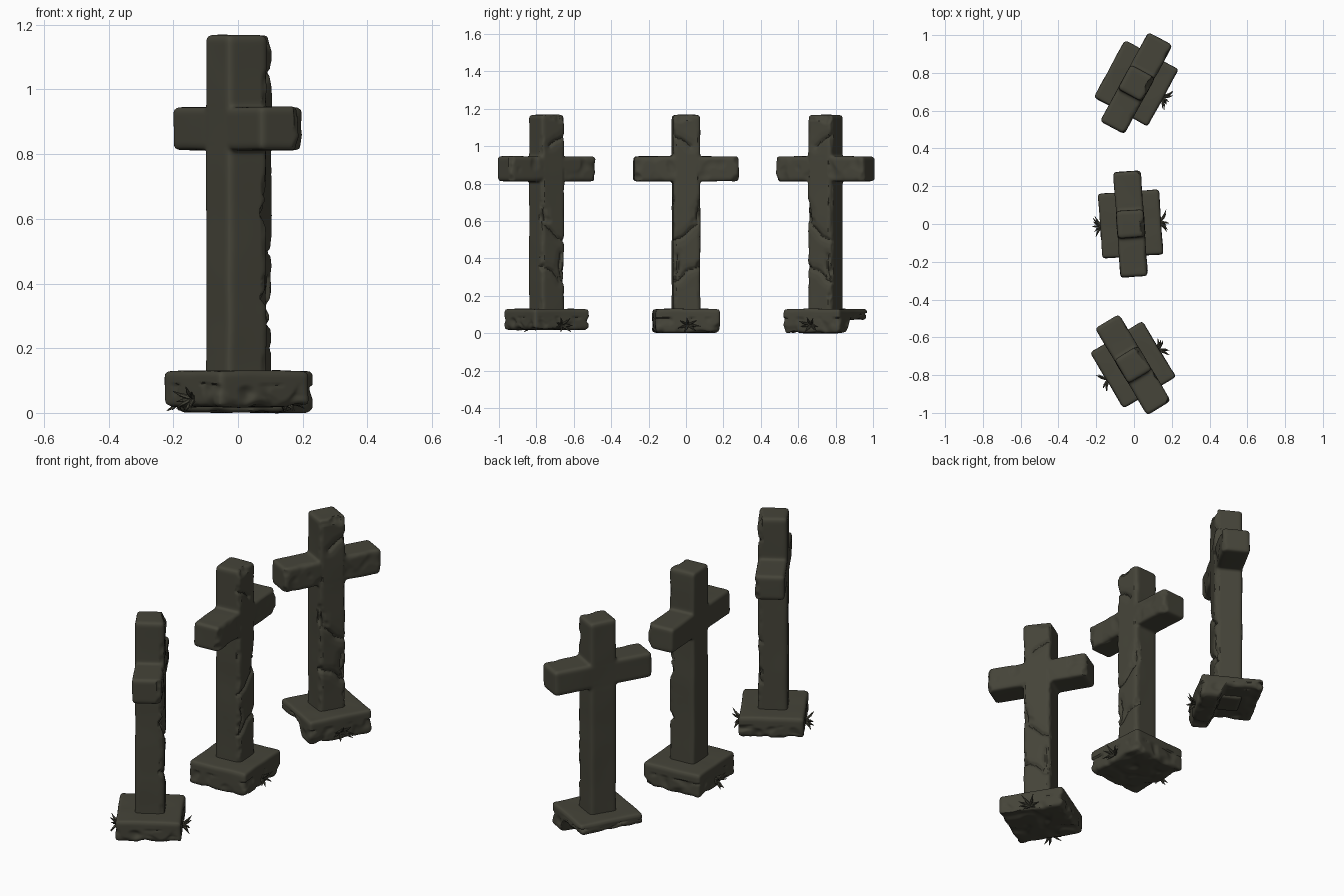
import bpy, bmesh, math, random
from mathutils import Vector, Matrix, noise

if "Cube" in bpy.data.objects:
    bpy.data.objects.remove(bpy.data.objects["Cube"])

random.seed(4)
stone = bpy.data.materials.new("dark olive stone")
stone.diffuse_color = (0.060, 0.058, 0.041, 1)
stone.use_nodes = True
stone.node_tree.nodes["Principled BSDF"].inputs["Base Color"].default_value = stone.diffuse_color


def add_box(bm, x0, x1, y0, y1, z0, z1, bevel):
    m = Matrix.Translation(((x0 + x1) / 2, (y0 + y1) / 2, (z0 + z1) / 2)) @ Matrix.Diagonal(
        (x1 - x0, y1 - y0, z1 - z0, 1))
    vs = bmesh.ops.create_cube(bm, size=1, matrix=m)["verts"]
    edges = list({e for v in vs for e in v.link_edges})
    bmesh.ops.bevel(bm, geom=edges, offset=bevel, segments=3, profile=0.5, affect='EDGES')


def dense_mesh(name, boxes, bevel, voxel):
    """Fuse bevelled boxes into one dense worn skin."""
    bm = bmesh.new()
    for b in boxes:
        add_box(bm, *b, bevel)
    me = bpy.data.meshes.new(name + "_raw")
    bm.to_mesh(me)
    bm.free()
    tmp = bpy.data.objects.new(name + "_tmp", me)
    bpy.context.collection.objects.link(tmp)
    mod = tmp.modifiers.new("remesh", 'REMESH')
    mod.mode = 'VOXEL'
    mod.voxel_size = voxel
    sm = tmp.modifiers.new("smooth", 'SMOOTH')
    sm.factor = 0.5
    sm.iterations = 2
    dg = bpy.context.evaluated_depsgraph_get()
    out = bpy.data.meshes.new_from_object(tmp.evaluated_get(dg))
    bpy.data.objects.remove(tmp)
    return out


def finish(name, me, matrix):
    me.transform(matrix)
    me.materials.clear()
    me.materials.append(stone)
    ob = bpy.data.objects.new(name, me)
    bpy.context.collection.objects.link(ob)
    me.polygons.foreach_set("use_smooth", [True] * len(me.polygons))
    me.set_sharp_from_angle(angle=math.radians(40))
    return ob


def seg_dist(p, a, b):
    d = b - a
    t = max(0, min(1, (p - a).dot(d) / d.length_squared))
    return (p - a - d * t).length


# Cracks on the weathered +x face, as (y, z) lines
CRACKS = [
    [(-.08, .49), (-.02, .515), (.025, .56), (.06, .59), (.055, .66), (.08, .70)],
    [(-.08, .27), (-.04, .285), (.0, .33), (.08, .36)],
    [(-.05, .42), (-.04, .36), (-.055, .30)],
    [(-.08, 1.06), (-.02, 1.03), (.02, 1.0)],
]
# Chips: centre and radius
CHIPS = [((.075, .075, .62), .035), ((.085, .04, .60), .028), ((.08, -.075, .33), .03),
         ((.08, .07, .36), .028), ((.08, -.04, 1.16), .04), ((.08, .28, .93), .035),
         ((.08, -.28, .83), .035), ((.07, .27, .82), .03), ((.08, .0, 1.165), .025),
         ((.085, -.08, .50), .025), ((.08, .075, .70), .02), ((.08, -.07, .20), .02)]


def weather(me, seed, side):
    off = Vector((seed * 7.3, 1.7 * seed, 3.1))
    for v in me.vertices:
        p = v.co.copy()
        q = Vector((p.x, p.y * side, p.z))
        wob = noise.noise(p * 22 + off) * .008
        # chipped pits
        for c, r in CHIPS:
            d = (q - Vector(c)).length + wob
            if d < r:
                v.co.x -= (r - d) * .55
                v.co.y -= math.copysign((r - d) * .35, p.y) if abs(p.y) > .05 else 0
        # cracks with one worn lip
        if p.x > .045 and abs(p.y) < .085:
            f = Vector((q.y, q.z + wob))
            for line in CRACKS:
                pts = [Vector(t) for t in line]
                d = min(seg_dist(f, a, b) for a, b in zip(pts, pts[1:]))
                v.co.x -= .011 * max(0, 1 - d / .013)
                v.co.x -= .006 * max(0, 1 - d / .04)
        # rough edges on the weathered side
        if p.x > .055 and (abs(p.y) > .06 or p.z > 1.14):
            v.co.x -= .012 * max(0, noise.noise(p * 16 + off))
            v.co.y -= math.copysign(.010 * max(0, noise.noise(p * 20 + off)), p.y)
        v.co += noise.noise_vector(p * 6 + off) * .0025


def erode_base(me, seed, floor, undercut):
    off = Vector((seed * 3.7, 9.1, seed))
    for v in me.vertices:
        p = v.co.copy()
        low = max(0, min(1, (.115 - p.z) / .1))
        z = floor + .018 * max(0, noise.noise(p * 14 + off))
        if undercut:  # the plinth is hollow below its -x side
            t = max(0, min(1, (.075 - p.x) / .05))
            z += .072 * t * t * (3 - 2 * t)
        v.co.z += z * low
        # nibbled lower rim
        rim = max(abs(p.x) - .13, abs(p.y) - .14, 0)
        if rim > 0 and p.z < .08:
            k = 1 - .09 * max(0, noise.noise(p * 20 + off))
            v.co.x *= k
            v.co.y *= k
        v.co += noise.noise_vector(p * 8 + off) * .003


def root_tuft(name, sx, matrix):
    """A few short bent tapering roots poking out of the plinth side."""
    bm = bmesh.new()
    for i in range(7):
        a = i / 7 * math.tau + random.uniform(-.3, .3)
        p = Vector((sx * .145, 0, .045))
        d = Vector((sx * 1.0, math.cos(a) * .75, math.sin(a) * .45 - .1)).normalized()
        r = .010
        for k in range(3):
            ln = random.uniform(.020, .028)
            r2 = r * (.75 if k < 2 else .2)
            m = Matrix.Translation(p + d * ln / 2) @ d.to_track_quat('Z', 'Y').to_matrix().to_4x4()
            bmesh.ops.create_cone(bm, cap_ends=True, segments=6, radius1=r, radius2=r2,
                                  depth=ln * 1.15, matrix=m)
            p = p + d * ln
            d = (d + Vector((-.1 * sx, math.cos(a) * .35, math.sin(a) * .3))).normalized()
            r = r2
    for v in bm.verts:
        v.co.z = max(v.co.z, .006)
    me = bpy.data.meshes.new(name)
    bm.to_mesh(me)
    bm.free()
    finish(name, me, matrix)


# name, centre x, centre y, turn, bar half length, base floor, undercut, root sides, crack mirror
CROSSES = [
    ("front", -.005, -.745, 31, .268, .018, False, (-1, 1), -1),
    ("middle", -.018, 0, 4, .28, .002, False, (-1, 1), 1),
    ("back", .012, .745, -28.5, .268, 0, True, (1,), -1),
]
for i, (nm, cx, cy, turn, half, floor, cut, roots, side) in enumerate(CROSSES):
    mat = Matrix.Translation((cx, cy, 0)) @ Matrix.Rotation(math.radians(turn), 4, 'Z')
    # shaft and crossbar
    me = dense_mesh("cross", [(-.073, .073, -.073, .073, .06, 1.168),
                              (-.073, .073, -half, half, .812, .946)], .016, .0075)
    weather(me, i + 1, side)
    finish(nm + "_cross", me, mat)
    # plinth
    me = dense_mesh("plinth", [(-.162, .162, -.172, .172, 0, .13)], .014, .0075)
    erode_base(me, i + 1, floor, cut)
    finish(nm + "_plinth", me, mat)
    for sx in roots:
        root_tuft(nm + ("_right" if sx > 0 else "_left") + "_roots", sx, mat)
